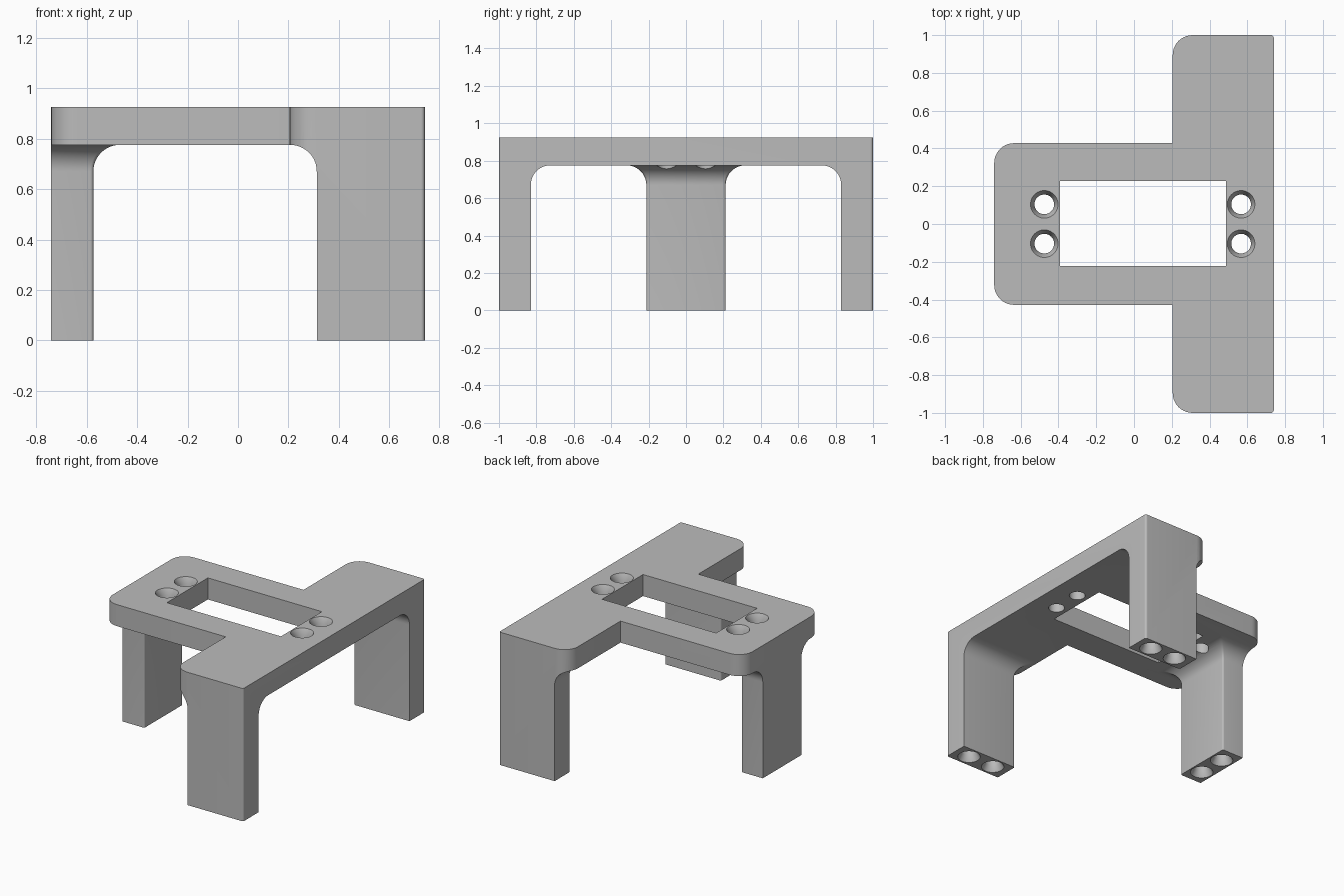
import bpy, bmesh
from math import sin, cos, pi, radians

old = bpy.data.objects.get("Cube")
if old:
    bpy.data.objects.remove(old)

TOP, UNDER, FLARE = 0.925, 0.775, 0.105

grey = bpy.data.materials.new("plain_grey")
grey.use_nodes = True
grey.diffuse_color = (0.5, 0.5, 0.5, 1)
grey.node_tree.nodes["Principled BSDF"].inputs["Base Color"].default_value = (0.5, 0.5, 0.5, 1)


def rounded(corners, steps=10):
    """Polygon from (x, y, radius) right-angled corners, convex ones rounded."""
    pts = []
    for i, (x, y, r) in enumerate(corners):
        px, py, _ = corners[i - 1]
        nx, ny, _ = corners[(i + 1) % len(corners)]
        if r == 0:
            pts.append((x, y))
            continue
        lp, ln = abs(px - x) + abs(py - y), abs(nx - x) + abs(ny - y)
        ax, ay = (px - x) / lp * r, (py - y) / lp * r
        bx, by = (nx - x) / ln * r, (ny - y) / ln * r
        for k in range(steps + 1):
            t = pi / 2 * k / steps
            u, v = 1 - sin(t), 1 - cos(t)
            pts.append((x + ax * u + bx * v, y + ay * u + by * v))
    return pts


def loft(name, rings):
    """Closed solid through (z, outline) rings with equal point counts."""
    bm = bmesh.new()
    rows = [[bm.verts.new((x, y, z)) for x, y in pts] for z, pts in rings]
    n = len(rows[0])
    bm.faces.new(rows[0])
    bm.faces.new(rows[-1])
    for a, b in zip(rows, rows[1:]):
        for i in range(n):
            j = (i + 1) % n
            bm.faces.new((a[i], a[j], b[j], b[i]))
    bmesh.ops.recalc_face_normals(bm, faces=bm.faces)
    me = bpy.data.meshes.new(name)
    bm.to_mesh(me)
    bm.free()
    me.materials.append(grey)
    ob = bpy.data.objects.new(name, me)
    bpy.context.collection.objects.link(ob)
    return ob


def combine(target, tool, operation):
    """Apply a boolean and discard the tool."""
    tool.hide_render = True
    mod = target.modifiers.new("cut", 'BOOLEAN')
    mod.operation, mod.solver, mod.object = operation, 'EXACT', tool
    bpy.context.view_layer.objects.active = target
    bpy.ops.object.modifier_apply(modifier=mod.name)
    bpy.data.objects.remove(tool)


def rect(x0, x1, y0, y1, r=0):
    return rounded([(x0, y0, r), (x1, y0, r), (x1, y1, r), (x0, y1, r)], 4)


def circle(x, y, r, n=40):
    return [(x + r * cos(2 * pi * i / n), y + r * sin(2 * pi * i / n)) for i in range(n)]


def leg(name, x0, x1, y0, y1, grow):
    """Leg whose free sides flare into the top; grow flags x0, x1, y0, y1."""
    levels = [(0, 0)]
    for k in range(13):
        t = pi / 2 * k / 12
        levels.append((UNDER - FLARE + FLARE * sin(t), FLARE * (1 - cos(t))))
    levels.append((UNDER + 0.07, FLARE))
    g = grow
    return loft(name, [(z, rect(x0 - d * g[0], x1 + d * g[1], y0 - d * g[2], y1 + d * g[3], 0.012))
                       for z, d in levels])


# Oversized slab and legs, trimmed together by the plan outline
stand = loft("stand_body", [(UNDER, rect(-1.2, 1.2, -1.2, 1.2)), (TOP, rect(-1.2, 1.2, -1.2, 1.2))])
combine(stand, leg("rear_leg", -0.9, -0.573, -0.212, 0.212, (0, 1, 1, 1)), 'UNION')
combine(stand, leg("right_leg", 0.312, 0.9, -1.1, -0.83, (1, 0, 0, 1)), 'UNION')
combine(stand, leg("left_leg", 0.312, 0.9, 0.83, 1.1, (1, 0, 1, 0)), 'UNION')

# T-shaped plan outline
half = [(0.74, 1, 0.015), (0.205, 1, 0.105), (0.205, 0.428, 0), (-0.74, 0.428, 0.105)]
plan = rounded(half + [(x, -y, r) for x, y, r in reversed(half)])
combine(stand, loft("plan_outline", [(-0.1, plan), (1.1, plan)]), 'INTERSECT')

# Window through the top
window = rect(-0.392, 0.487, -0.223, 0.228)
combine(stand, loft("window_cutter", [(0.5, window), (1.1, window)]), 'DIFFERENCE')

# Countersunk screw holes through the top
WIDE, NARROW = 0.073, 0.052
for x in (-0.475, 0.567):
    for y in (-0.104, 0.104):
        combine(stand, loft("top_hole", [(0.55, circle(x, y, NARROW)), (TOP - 0.04, circle(x, y, NARROW)),
                                         (TOP, circle(x, y, WIDE)), (1.0, circle(x, y, WIDE))]), 'DIFFERENCE')

# Countersunk blind holes in the feet
feet = [(-0.656, s * 0.1) for s in (-1, 1)]
feet += [(0.526 + s * 0.1, side * 0.915) for s in (-1, 1) for side in (-1, 1)]
for x, y in feet:
    combine(stand, loft("foot_hole", [(-0.1, circle(x, y, WIDE)), (0, circle(x, y, WIDE)),
                                      (0.04, circle(x, y, NARROW)), (0.16, circle(x, y, NARROW))]), 'DIFFERENCE')

# Smooth the fillets, keep hard edges
bpy.ops.object.select_all(action='DESELECT')
stand.select_set(True)
bpy.context.view_layer.objects.active = stand
bpy.ops.object.shade_smooth_by_angle(angle=radians(30))
